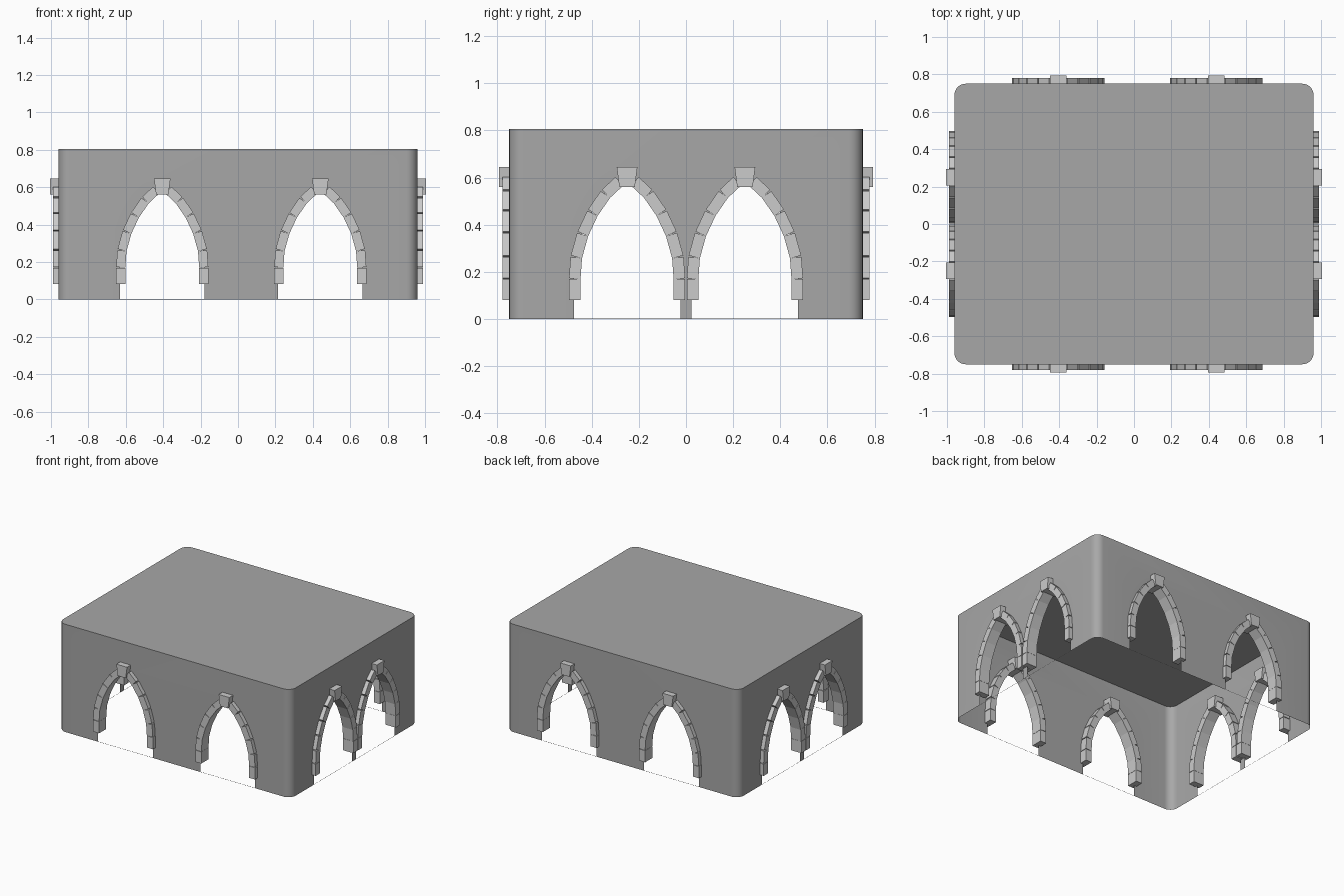
import bpy, bmesh
from math import sin, cos, pi, atan2
from mathutils import Matrix, Vector

if "Cube" in bpy.data.objects:
    bpy.data.objects.remove(bpy.data.objects["Cube"])

HX, HY, H, R = 0.96, 0.75, 0.805, 0.06
SPRING, RISE, HALF = 0.2, 0.4, 0.222
FRONT_ARCHES = (-0.405, 0.44)
SIDE_ARCHES = (-0.25, 0.25)

# Each wall: rotation about z, distance from centre, flat half-length, arch centres along the wall
WALLS = {
    "front": (0, HY, HX - R, FRONT_ARCHES),
    "right": (pi / 2, HX, HY - R, SIDE_ARCHES),
    "back": (pi, HY, HX - R, tuple(-c for c in reversed(FRONT_ARCHES))),
    "left": (-pi / 2, HX, HY - R, SIDE_ARCHES),
}


def grey(name, value):
    mat = bpy.data.materials.new(name)
    mat.diffuse_color = (value, value, value, 1)
    mat.use_nodes = True
    mat.node_tree.nodes["Principled BSDF"].inputs["Base Color"].default_value = mat.diffuse_color
    return mat


PLASTER = grey("wall_grey", 0.39)
STONE = grey("stone_grey", 0.55)


def finish(bm, name, mat, smooth=False):
    me = bpy.data.meshes.new(name)
    bm.to_mesh(me)
    bm.free()
    me.materials.append(mat)
    ob = bpy.data.objects.new(name, me)
    bpy.context.collection.objects.link(ob)
    if smooth:
        bpy.context.view_layer.objects.active = ob
        ob.select_set(True)
        bpy.ops.object.shade_smooth_by_angle()
        ob.select_set(False)
    return ob


def wall_matrix(rot, dist):
    # local x runs along the wall, local -y points outward
    return Matrix.Rotation(rot, 4, 'Z') @ Matrix.Translation((0, -dist, 0))


def arch_half_width(z):
    # slightly pointed arch curve
    u = min(1, max(0, (z - SPRING) / RISE))
    return HALF * (1 - u ** 1.7) ** 0.7


# Thin shell: four walls with arched notches, rounded corners, flat roof
bm = bmesh.new()
for rot, dist, half, centres in WALLS.values():
    m = wall_matrix(rot, dist)
    outline = [(-half, 0)]
    for c in centres:
        w = HALF + 0.004
        outline.append((c - w, 0))
        for i in range(25):
            t = pi - pi * i / 24
            z = SPRING + RISE * sin(t)
            side = 0 if i == 12 else (-1 if i < 12 else 1)
            outline.append((c + side * (arch_half_width(z) + 0.004), z))
        outline.append((c + w, 0))
        # hairline sill across the opening
        sill = ((c - w, 0), (c + w, 0), (c + w, 0.002), (c - w, 0.002))
        bm.faces.new([bm.verts.new(m @ Vector((x, 0, z))) for x, z in sill])
    outline += [(half, 0), (half, H), (-half, H)]
    bm.faces.new([bm.verts.new(m @ Vector((x, 0, z))) for x, z in outline])

SEG = 8
ring = []
for k, (sx, sy) in enumerate(((1, 1), (-1, 1), (-1, -1), (1, -1))):
    corner = []
    for i in range(SEG + 1):
        a = (k + i / SEG) * pi / 2
        corner.append((sx * (HX - R) + R * cos(a), sy * (HY - R) + R * sin(a)))
    low = [bm.verts.new((x, y, 0)) for x, y in corner]
    top = [bm.verts.new((x, y, H)) for x, y in corner]
    for i in range(SEG):
        bm.faces.new((low[i], low[i + 1], top[i + 1], top[i]))
    ring += top
bm.faces.new(ring)
bmesh.ops.remove_doubles(bm, verts=bm.verts, dist=1e-4)
bmesh.ops.triangulate(bm, faces=[f for f in bm.faces if len(f.verts) > 4])
finish(bm, "wall_shell", PLASTER, smooth=True)


def arch(name, m, centre):
    bm = bmesh.new()
    # Curved rows of stone blocks up both sides
    levels = (0.08, 0.17, 0.262, 0.36, 0.45, 0.53, 0.585)
    y_mid, depth = 0.013, 0.085
    for side in (-1, 1):
        for z0, z1 in zip(levels, levels[1:]):
            a = Vector((centre + side * arch_half_width(z0), y_mid, z0))
            b = Vector((centre + side * arch_half_width(z1), y_mid, z1))
            d = b - a
            place = (m @ Matrix.Translation((a + b) / 2)
                     @ Matrix.Rotation(atan2(d.x, d.z), 4, 'Y')
                     @ Matrix.Diagonal((0.049, depth, d.length * 0.97, 1)))
            bmesh.ops.create_cube(bm, size=1, matrix=place)
    # Tapered keystone
    key = bmesh.ops.create_cube(bm, size=1)["verts"]
    for v in key:
        w = 0.044 if v.co.z > 0 else 0.033
        v.co = m @ Vector((centre + w * 2 * v.co.x, y_mid + 0.114 * v.co.y, 0.603 + 0.084 * v.co.z))
    finish(bm, name, STONE)


# Stone arches around every opening
for wall, (rot, dist, half, centres) in WALLS.items():
    for i, c in enumerate(centres):
        arch(f"{wall}_arch_stones_{i + 1}", wall_matrix(rot, dist), c)
